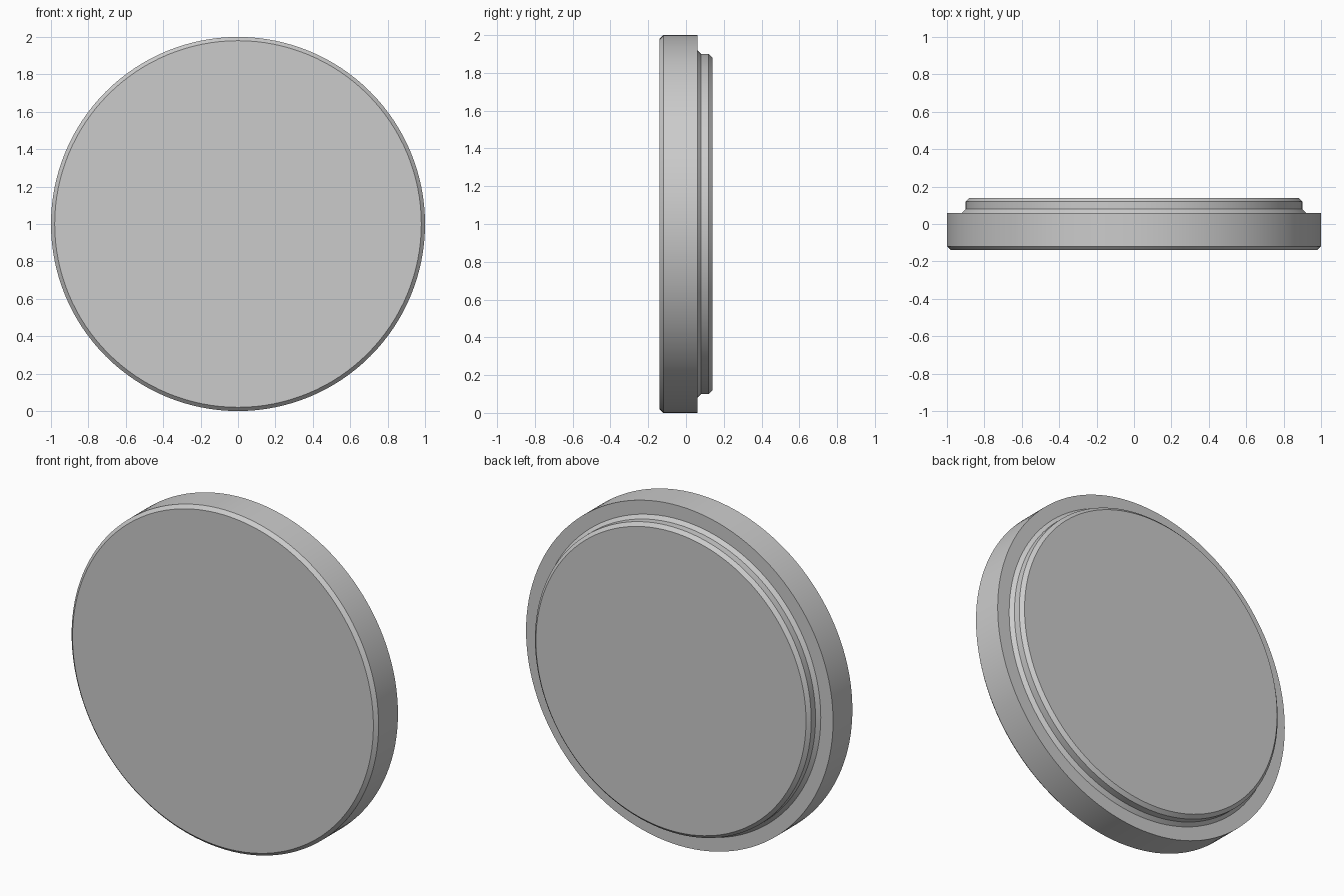
import bpy, bmesh, math
from mathutils import Matrix

cube = bpy.data.objects.get("Cube")
if cube:
    bpy.data.objects.remove(cube, do_unlink=True)

SEGMENTS = 128

# Plain grey finish
grey = bpy.data.materials.new("light grey")
grey.use_nodes = True
color = (0.6, 0.6, 0.6, 1)
grey.diffuse_color = color
grey.node_tree.nodes["Principled BSDF"].inputs["Base Color"].default_value = color


def turned_disc(name, profile):
    """Turn (radius, y) points about the y axis and cap both ends."""
    bm = bmesh.new()
    rings = []
    for radius, y in profile:
        ring = bmesh.ops.create_circle(
            bm, segments=SEGMENTS, radius=radius,
            matrix=Matrix.Translation((0, y, 1)) @ Matrix.Rotation(math.pi / 2, 4, 'X'))
        rings.append(ring["verts"])
    for a, b in zip(rings, rings[1:]):
        for i in range(SEGMENTS):
            j = (i + 1) % SEGMENTS
            bm.faces.new((a[i], a[j], b[j], b[i]))
    bm.faces.new(rings[0])
    bm.faces.new(rings[-1])
    bmesh.ops.recalc_face_normals(bm, faces=bm.faces)
    mesh = bpy.data.meshes.new(name)
    bm.to_mesh(mesh)
    bm.free()
    mesh.materials.append(grey)
    obj = bpy.data.objects.new(name, mesh)
    bpy.context.collection.objects.link(obj)
    bpy.ops.object.select_all(action='DESELECT')
    obj.select_set(True)
    bpy.context.view_layer.objects.active = obj
    bpy.ops.object.shade_smooth_by_angle(angle=math.radians(30))


# Chamfered front plate, stepping down to a coved and chamfered rear boss
turned_disc("stepped_disc", [
    (0.98, -0.14), (1.0, -0.12), (1.0, 0.06),
    (0.92, 0.06), (0.9, 0.08), (0.9, 0.12), (0.88, 0.14),
])
